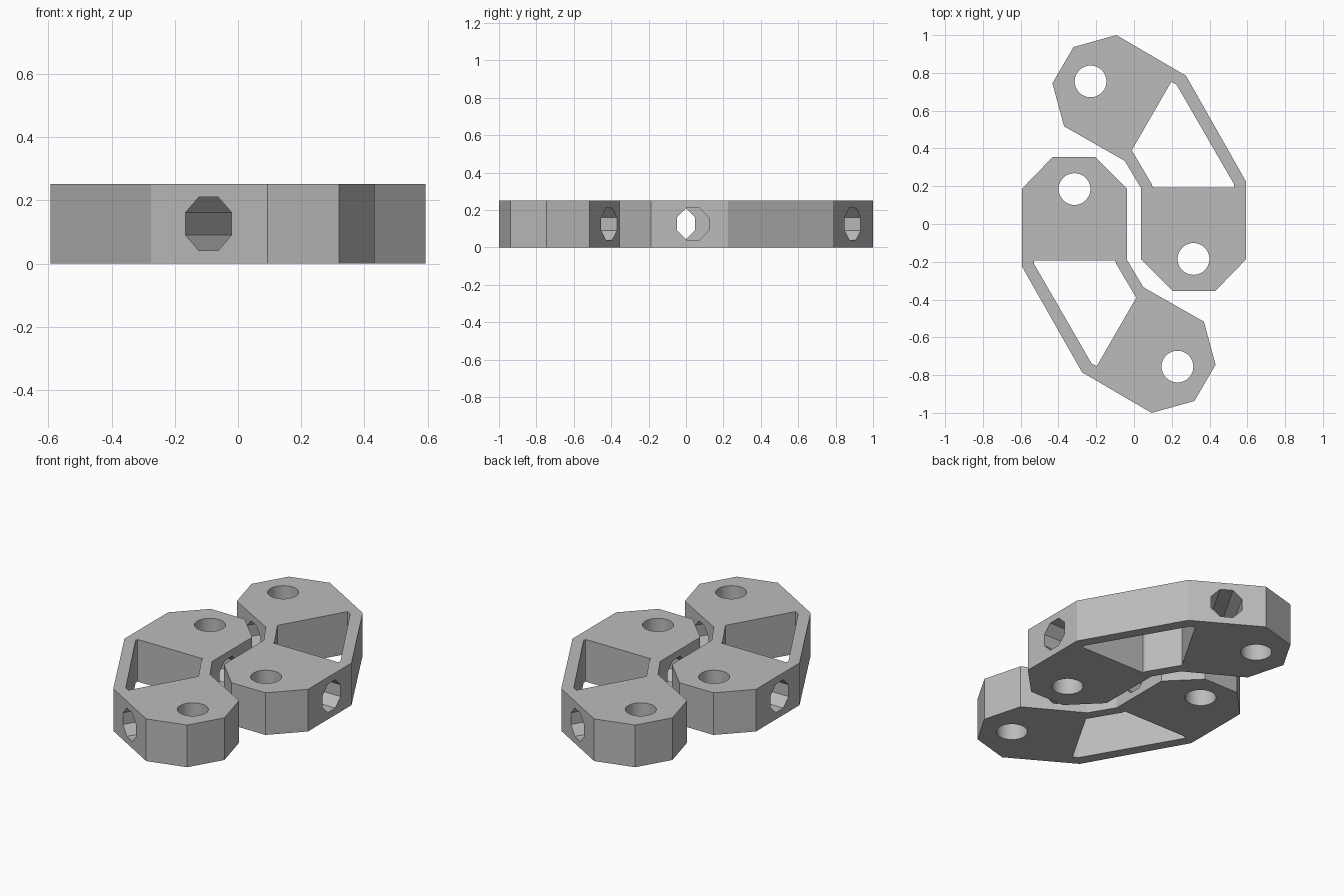
import bpy
import bmesh
from math import pi, radians
from mathutils import Matrix

HEIGHT = 0.252
MID = HEIGHT / 2

cube = bpy.data.objects.get("Cube")
if cube:
    bpy.data.objects.remove(cube, do_unlink=True)

grey = bpy.data.materials.new("plain grey")
grey.use_nodes = True
COLOUR = (0.5, 0.5, 0.5, 1)
grey.diffuse_color = COLOUR
grey.node_tree.nodes["Principled BSDF"].inputs["Base Color"].default_value = COLOUR


def add_object(name, bm):
    bmesh.ops.recalc_face_normals(bm, faces=bm.faces)
    mesh = bpy.data.meshes.new(name)
    bm.to_mesh(mesh)
    bm.free()
    mesh.materials.append(grey)
    obj = bpy.data.objects.new(name, mesh)
    bpy.context.collection.objects.link(obj)
    return obj


def prism(name, points, bottom, top):
    bm = bmesh.new()
    face = bm.faces.new([bm.verts.new((x, y, bottom)) for x, y in points])
    result = bmesh.ops.extrude_face_region(bm, geom=[face])
    verts = [v for v in result["geom"] if isinstance(v, bmesh.types.BMVert)]
    bmesh.ops.translate(bm, verts=verts, vec=(0, 0, top - bottom))
    return add_object(name, bm)


def rod(name, sides, radius, length, matrix):
    bm = bmesh.new()
    bmesh.ops.create_cone(bm, cap_ends=True, segments=sides, radius1=radius,
                          radius2=radius, depth=length, matrix=matrix)
    return add_object(name, bm)


def side_bore(name, x, y, angle, length):
    # Octagonal rod lying flat, with flats up, down and to the sides
    matrix = (Matrix.Translation((x, y, MID)) @ Matrix.Rotation(angle, 4, "Z")
              @ Matrix.Rotation(pi / 2, 4, "Y") @ Matrix.Rotation(pi / 8, 4, "Z"))
    return rod(name, 8, 0.092, length, matrix)


# Bracket body: two chamfered lobes joined by a narrow neck
outline = [(-0.43, 0.355), (-0.205, 0.355), (-0.037, 0.187), (-0.037, -0.19),
           (0.05, -0.335), (0.37, -0.517), (0.432, -0.745), (0.32, -0.937),
           (0.093, -1.0), (-0.275, -0.785), (-0.593, -0.225), (-0.593, 0.187)]
bracket = prism("left_bracket", outline, 0, HEIGHT)

# Cutters: triangular window, round upright holes and octagonal side bores
window = [(-0.53, -0.192), (-0.098, -0.192), (-0.095, -0.21), (0.012, -0.39),
          (-0.197, -0.752), (-0.225, -0.738), (-0.53, -0.21)]
cutters = [prism("window_cutter", window, -0.1, HEIGHT + 0.1)]
for x, y in [(-0.315, 0.185), (0.23, -0.755)]:
    cutters.append(rod("round_hole_cutter", 48, 0.084, 1,
                       Matrix.Translation((x, y, MID))))
cutters.append(side_bore("straight_bore_cutter", -0.315, -0.037, 0, 0.8))
cutters.append(side_bore("slanted_bore_cutter", 0.043, -0.655, radians(60), 0.8))

bpy.context.view_layer.objects.active = bracket
for cutter in cutters:
    cut = bracket.modifiers.new("cut", "BOOLEAN")
    cut.operation = "DIFFERENCE"
    cut.solver = "EXACT"
    cut.object = cutter
    bpy.ops.object.modifier_apply(modifier=cut.name)
    bpy.data.objects.remove(cutter, do_unlink=True)

# Smooth round holes, sharp edges elsewhere
bpy.ops.object.select_all(action="DESELECT")
bracket.select_set(True)
bpy.ops.object.shade_smooth_by_angle(angle=radians(20))

# Second bracket: the same part turned half a turn
twin = bracket.copy()
twin.data = bracket.data.copy()
twin.name = "right_bracket"
twin.data.transform(Matrix.Rotation(pi, 4, "Z"))
bpy.context.collection.objects.link(twin)
